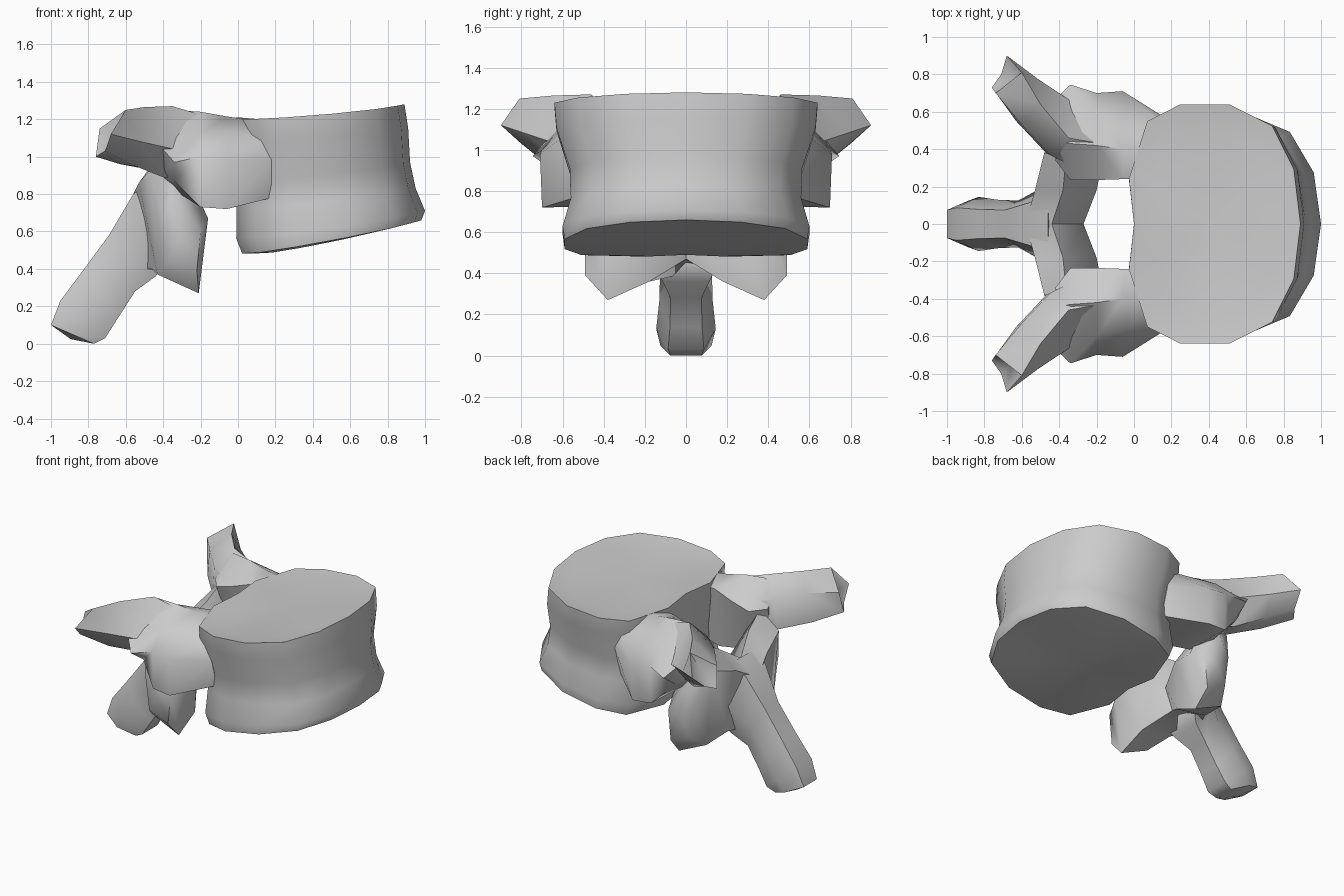
import bpy, bmesh
from math import radians

if "Cube" in bpy.data.objects:
    bpy.data.objects.remove(bpy.data.objects["Cube"])


def loft(name, rings, mirror=False, dents=(None, None), angle=50):
    """Skin a list of equal-length rings; ends close on a centre point."""
    bm = bmesh.new()
    for side in ((1, -1) if mirror else (1,)):
        loops = [[bm.verts.new((x, y * side, z)) for x, y, z in r] for r in rings]
        n = len(loops[0])
        for a, b in zip(loops, loops[1:]):
            for i in range(n):
                j = (i + 1) % n
                bm.faces.new((a[i], a[j], b[j], b[i]))
        for loop, dent in ((loops[0], dents[0]), (loops[-1], dents[1])):
            c = sum((v.co for v in loop), loop[0].co * 0) / n
            if dent:
                c.x += dent[0]
                c.y += dent[1] * side
                c.z += dent[2]
            hub = bm.verts.new(c)
            for i in range(n):
                bm.faces.new((loop[i], loop[(i + 1) % n], hub))
    bmesh.ops.recalc_face_normals(bm, faces=bm.faces)
    me = bpy.data.meshes.new(name)
    bm.to_mesh(me)
    bm.free()
    ob = bpy.data.objects.new(name, me)
    bpy.context.collection.objects.link(ob)
    bpy.ops.object.select_all(action='DESELECT')
    ob.select_set(True)
    bpy.context.view_layer.objects.active = ob
    bpy.ops.object.shade_smooth_by_angle(angle=radians(angle))
    return ob


def at_x(x, pts):
    return [(x, y, z) for y, z in pts]


def at_y(y, pts):
    return [(x, y, z) for x, z in pts]


# Vertebral body: kidney outline stacked with a waist and a tilt
half = [(0, 0), (-.03, .38), (.08, .86), (.28, 1), (.57, 1), (.83, .82), (.96, .46), (1, 0)]
outline = half + [(u, -v) for u, v in half[-2:0:-1]]


def body_ring(xb, xf, w, zb, zf):
    return [(xb + u * (xf - xb), v * w, zb + u * (zf - zb) - .02 * v * v) for u, v in outline]


loft("vertebral_body", [body_ring(*p) for p in (
    (.12, .78, .50, 1.20, 1.25),
    (.00, .89, .64, 1.21, 1.28),
    (.00, .91, .63, 1.10, 1.15),
    (.02, .92, .565, .88, .97),
    (.02, .95, .56, .73, .83),
    (.02, 1.0, .60, .57, .71),
    (.05, .98, .59, .49, .66),
    (.12, .88, .45, .49, .64))])

# Pedicles with the side facets
loft("pedicle", [
    at_x(.18, [(.25, 1.17), (.4, 1.18), (.52, 1.12), (.56, .98), (.5, .78), (.3, .8)]),
    at_x(-.06, [(.24, 1.17), (.4, 1.215), (.57, 1.12), (.71, .98), (.70, .72), (.3, .73)]),
    at_x(-.20, [(.235, 1.12), (.42, 1.24), (.6, 1.12), (.70, 1.0), (.69, .73), (.33, .74)]),
    at_x(-.34, [(.235, 1.08), (.43, 1.25), (.6, 1.10), (.745, .97), (.60, .87), (.36, .82)]),
    [(-.42, .34, 1.08), (-.40, .44, 1.2), (-.38, .58, 1.08), (-.42, .67, 1.06),
     (-.39, .58, .92), (-.42, .38, .9)]], mirror=True)

# Transverse processes
loft("transverse_process", [
    [(-.12, .55, 1.02), (-.12, .42, 1.20), (-.25, .27, 1.12), (-.28, .28, .95), (-.2, .45, .88)],
    [(-.34, .66, 1.04), (-.35, .46, 1.27), (-.45, .37, 1.14), (-.47, .38, .93), (-.40, .55, .89)],
    [(-.52, .78, 1.08), (-.50, .64, 1.265), (-.60, .53, 1.17), (-.63, .55, .96), (-.55, .70, .95)],
    [(-.68, .90, 1.12), (-.60, .81, 1.25), (-.74, .70, 1.15), (-.76, .73, 1.0), (-.71, .80, 1.03)]],
    mirror=True, dents=(None, (.04, -.03, 0)))

# Arch plate with the lower facets, swept across y
sections = [
    (.49, [(-.20, .60), (-.34, .80), (-.40, .68), (-.37, .45), (-.22, .39)]),
    (.38, [(-.16, .67), (-.36, 1.10), (-.48, .92), (-.43, .37), (-.21, .27)]),
    (.18, [(-.20, .71), (-.38, .98), (-.53, .86), (-.46, .40), (-.22, .36)]),
    (.00, [(-.27, .62), (-.44, .86), (-.58, .76), (-.54, .40), (-.33, .47)])]
arch = [at_y(y, p) for y, p in sections]
arch += [[(x, -y, z) for x, y, z in r] for r in arch[-2::-1]]
loft("arch_and_lower_facets", arch)


# Spinous process: six-sided stem running down and back
def stem(upper, lower, w):
    (xa, za), (xb, zb) = upper, lower
    p = lambda t, y: (xa + t * (xb - xa), y, za + t * (zb - za))
    return [p(0, w * .6), p(.5, w), p(1, w * .6), p(1, -w * .6), p(.5, -w), p(0, -w * .6)]


loft("spinous_process", [
    stem((-.46, .88), (-.38, .45), .26),
    stem((-.56, .80), (-.44, .36), .19),
    stem((-.69, .58), (-.55, .28), .125),
    stem((-.83, .39), (-.64, .14), .13),
    stem((-.95, .23), (-.71, .03), .145),
    stem((-1.0, .10), (-.77, .00), .125)], dents=(None, (-.01, 0, -.025)))
